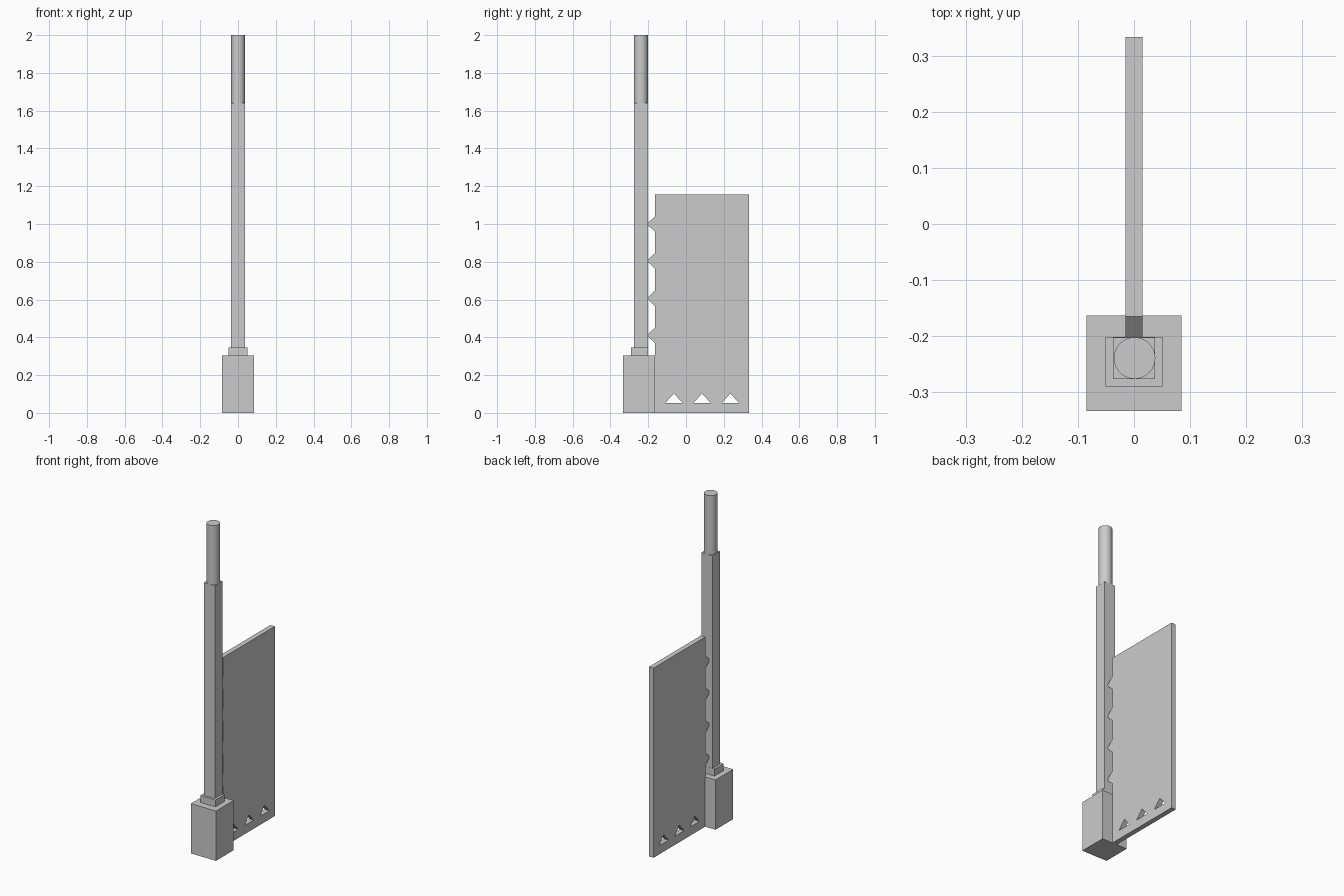
import bpy, bmesh

cube = bpy.data.objects.get("Cube")
if cube:
    bpy.data.objects.remove(cube)

# Single grey finish
GREY = (0.6, 0.6, 0.6, 1)
grey = bpy.data.materials.new("plain grey")
grey.use_nodes = True
grey.diffuse_color = GREY
grey.node_tree.nodes["Principled BSDF"].inputs["Base Color"].default_value = GREY


def finish(name, bm):
    bmesh.ops.recalc_face_normals(bm, faces=bm.faces[:])
    mesh = bpy.data.meshes.new(name)
    bm.to_mesh(mesh)
    bm.free()
    mesh.materials.append(grey)
    obj = bpy.data.objects.new(name, mesh)
    bpy.context.collection.objects.link(obj)
    return obj


def box(name, half_x, y0, y1, z0, z1):
    bm = bmesh.new()
    bmesh.ops.create_cube(bm, size=1)
    bmesh.ops.scale(bm, vec=(2 * half_x, y1 - y0, z1 - z0), verts=bm.verts)
    bmesh.ops.translate(bm, vec=(0, (y0 + y1) / 2, (z0 + z1) / 2), verts=bm.verts)
    return finish(name, bm)


def slab(name, outline, half_x):
    """Extrude a (y, z) outline across x."""
    bm = bmesh.new()
    face = bm.faces.new([bm.verts.new((-half_x, y, z)) for y, z in outline])
    out = bmesh.ops.extrude_face_region(bm, geom=[face])
    verts = [g for g in out["geom"] if isinstance(g, bmesh.types.BMVert)]
    bmesh.ops.translate(bm, vec=(2 * half_x, 0, 0), verts=verts)
    return finish(name, bm)


# Post: block, collar and square shaft
box("base_block", 0.085, -0.333, -0.163, 0, 0.303)
box("collar", 0.051, -0.29, -0.201, 0.303, 0.345)
box("square_shaft", 0.037, -0.276, -0.202, 0.345, 1.64)

# Round rod on top of the shaft
bpy.ops.mesh.primitive_cylinder_add(vertices=48, radius=0.037, depth=0.36,
                                    location=(0.001, -0.239, 1.82))
rod = bpy.context.object
rod.name = "round_rod"
rod.data.materials.append(grey)
bpy.ops.object.shade_smooth_by_angle()

# Panel with pointed teeth along the post side
EDGE, TIP = -0.165, -0.204
outline = [(EDGE, 0), (0.333, 0), (0.333, 1.155), (EDGE, 1.155)]
for z in (1.0, 0.805, 0.607, 0.41):
    outline += [(EDGE, z + 0.04), (TIP, z + 0.004), (TIP, z - 0.004), (EDGE, z - 0.04)]
panel = slab("toothed_panel", outline, 0.015)

# Triangular holes along the panel foot
for i, y in enumerate((-0.064, 0.085, 0.235)):
    cutter = slab(f"hole_cutter_{i}", [(y - 0.045, 0.053), (y + 0.045, 0.053), (y, 0.103)], 0.05)
    cutter.hide_render = True
    cutter.hide_set(True)
    cut = panel.modifiers.new(f"hole_{i}", 'BOOLEAN')
    cut.object = cutter
    cut.operation = 'DIFFERENCE'
    cut.solver = 'EXACT'
